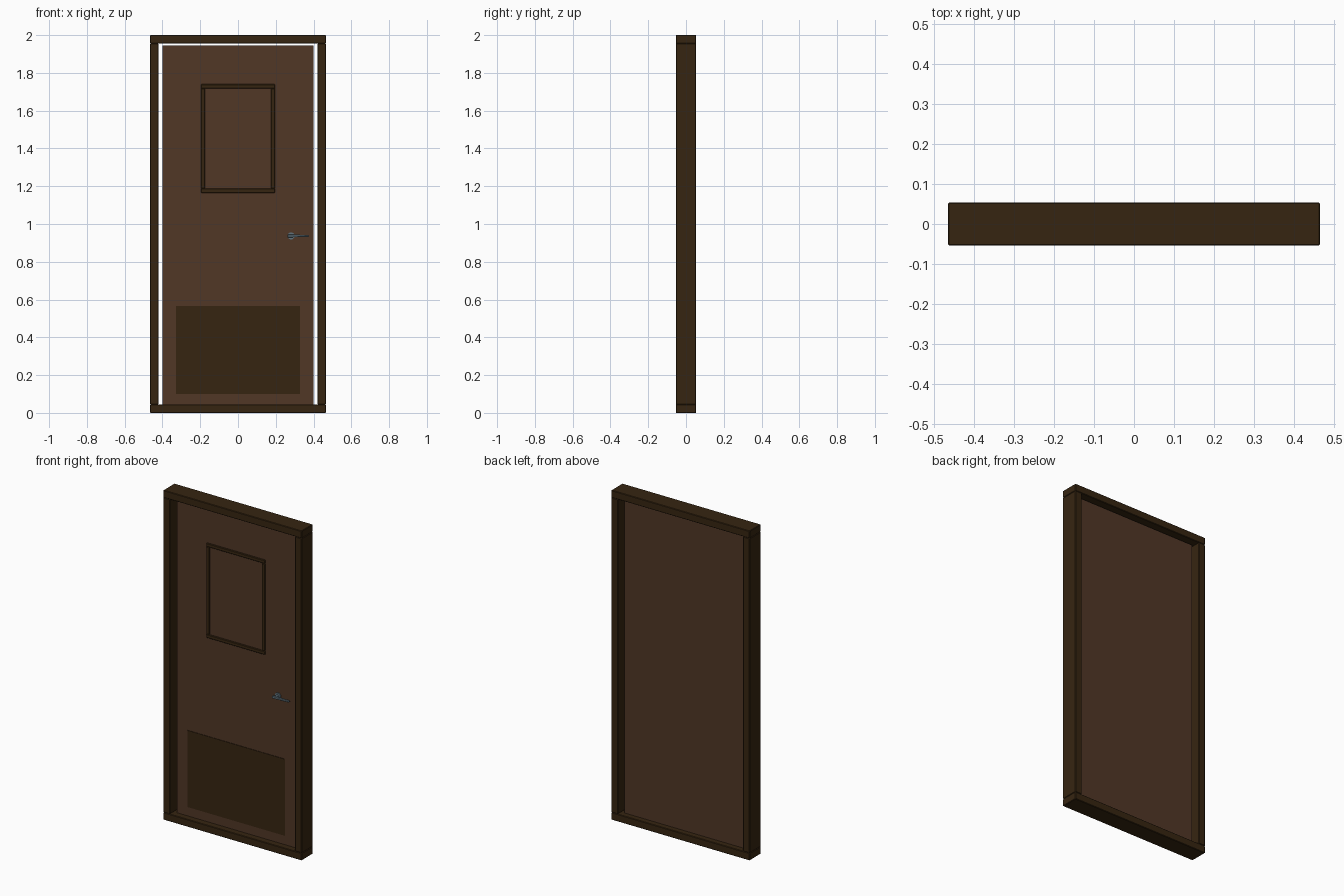
import bpy
import math

if "Cube" in bpy.data.objects:
    bpy.data.objects.remove(bpy.data.objects["Cube"])


def material(name, rgb):
    m = bpy.data.materials.new(name)
    m.diffuse_color = (*rgb, 1)
    m.use_nodes = True
    m.node_tree.nodes["Principled BSDF"].inputs["Base Color"].default_value = m.diffuse_color
    return m


DARK = material("dark brown wood", (0.037, 0.0185, 0.0055))
BROWN = material("brown wood", (0.082, 0.038, 0.0195))
STEEL = material("blue grey steel", (0.12, 0.17, 0.20))


def box(name, x, y, z, mat, bevel=0.0):
    """Box from (min, max) ranges on each axis."""
    r = (x, y, z)
    bpy.ops.mesh.primitive_cube_add(size=1, location=[(a + b) / 2 for a, b in r])
    o = bpy.context.object
    o.name = name
    o.scale = [b - a for a, b in r]
    bpy.ops.object.transform_apply(location=False, rotation=False, scale=True)
    o.data.materials.append(mat)
    if bevel:
        b = o.modifiers.new("edge", 'BEVEL')
        b.width = bevel
        b.segments = 1
    return o


def rod(name, radius, start_y, end_y, x, z, mat, sides=16):
    """Cylinder along the y axis."""
    bpy.ops.mesh.primitive_cylinder_add(
        vertices=sides, radius=radius, depth=end_y - start_y,
        location=(x, (start_y + end_y) / 2, z), rotation=(math.pi / 2, 0, 0))
    o = bpy.context.object
    o.name = name
    o.data.materials.append(mat)
    bpy.ops.object.shade_smooth_by_angle()
    return o


# Outer frame
W, D, T = 0.465, 0.054, 0.045
box("frame_head", (-W, W), (-D, D), (2 - T, 2), DARK, 0.003)
box("frame_sill", (-W, W), (-D, D), (0, T), DARK, 0.003)
for side, s in (("left", -1), ("right", 1)):
    box("frame_jamb_" + side, sorted((s * W, s * (W - T))), (-D, D), (T, 2 - T), DARK, 0.003)

# Door leaf, with its front face at F
F, B = -0.015, 0.019
box("door_leaf", (-0.40, 0.40), (F, B), (T, 1.945), BROWN)

# Kick plate
box("kick_plate", (-0.327, 0.327), (F - 0.003, F), (0.10, 0.565), DARK)

# Window moulding
M, P = 0.022, 0.010
box("window_trim_top", (-0.197, 0.197), (F - P, F), (1.74 - M, 1.74), DARK, 0.003)
box("window_trim_bottom", (-0.197, 0.197), (F - P, F), (1.165, 1.165 + M), DARK, 0.003)
for side, s in (("left", -1), ("right", 1)):
    box("window_trim_" + side, sorted((s * 0.197, s * (0.197 - M))), (F - P, F),
        (1.165 + M, 1.74 - M), DARK, 0.003)

# Lever handle: rose, neck and tapered lever
HX, HZ = 0.281, 0.937
rod("handle_rose", 0.019, F - 0.006, F, HX, HZ, STEEL)
rod("handle_neck", 0.009, F - 0.030, F - 0.006, HX, HZ, STEEL, 12)
lever = box("handle_lever", (0.262, 0.375), (F - 0.034, F - 0.022), (HZ - 0.008, HZ + 0.008), STEEL)
for v in lever.data.vertices:
    if v.co.x > 0:
        v.co.z *= 0.6
lever.modifiers.new("edge", 'BEVEL').width = 0.002
